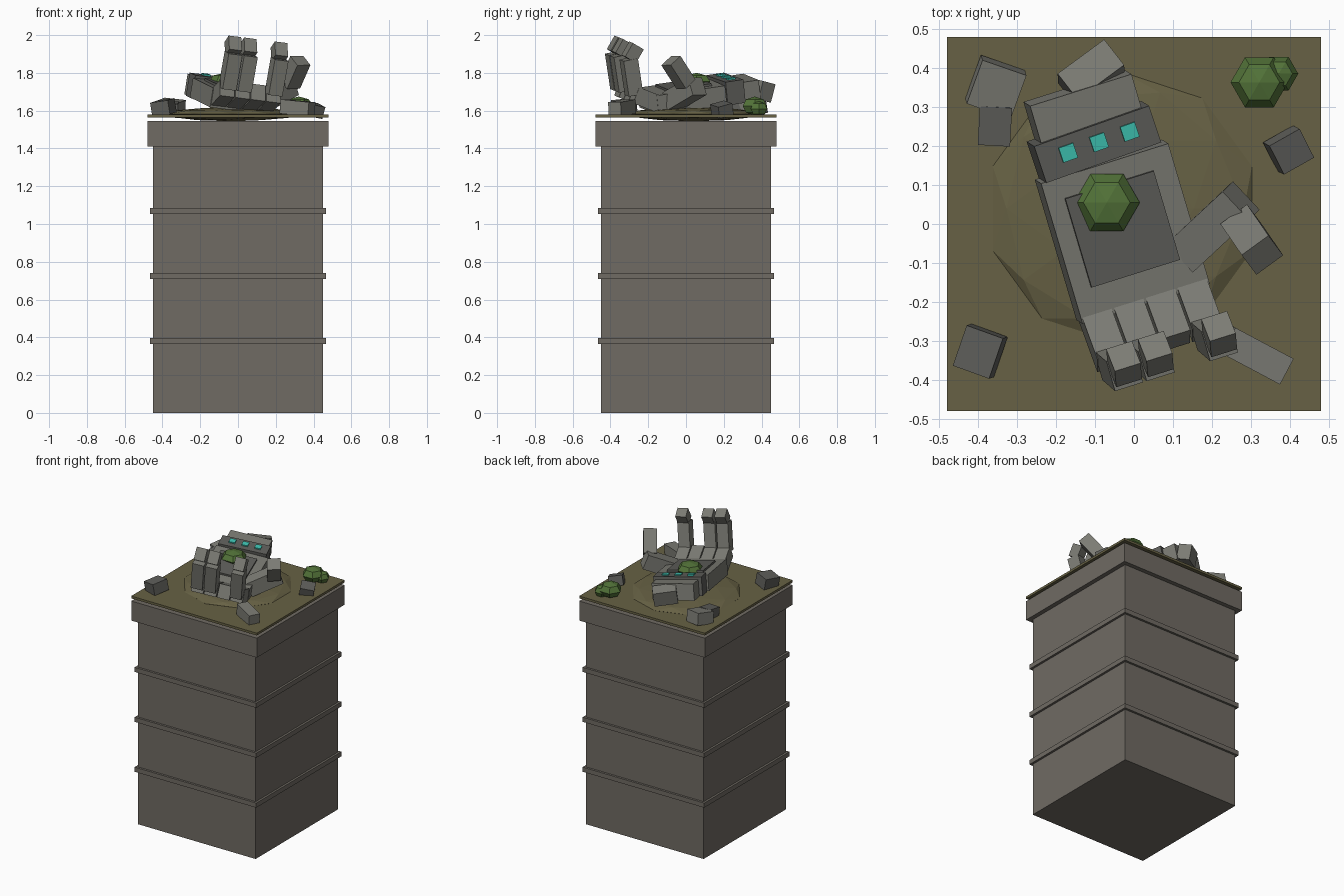
import bpy, bmesh
from math import radians
from mathutils import Matrix, Vector

if "Cube" in bpy.data.objects:
    bpy.data.objects.remove(bpy.data.objects["Cube"])


def material(name, color):
    m = bpy.data.materials.new(name)
    m.diffuse_color = (*color, 1)
    m.use_nodes = True
    m.node_tree.nodes["Principled BSDF"].inputs["Base Color"].default_value = m.diffuse_color
    return m


STONE = material("stone", (0.16, 0.145, 0.125))
METAL = material("metal", (0.2, 0.2, 0.175))
DARK = material("dark_metal", (0.115, 0.115, 0.105))
SOIL = material("soil", (0.135, 0.12, 0.058))
LEAF = material("leaf", (0.085, 0.17, 0.04))
LIGHT = material("light", (0.05, 0.55, 0.45))


def finish(name, bm, mat, matrix):
    bm.transform(matrix)
    me = bpy.data.meshes.new(name)
    bm.to_mesh(me)
    bm.free()
    me.materials.append(mat)
    ob = bpy.data.objects.new(name, me)
    bpy.context.collection.objects.link(ob)
    return ob


def rot(x=0, y=0, z=0):
    return (Matrix.Rotation(radians(z), 4, 'Z') @ Matrix.Rotation(radians(x), 4, 'X')
            @ Matrix.Rotation(radians(y), 4, 'Y'))


def box(name, center, size, mat, angles=(0, 0, 0), frame=Matrix()):
    bm = bmesh.new()
    bmesh.ops.create_cube(bm, size=1)
    return finish(name, bm, mat, frame @ Matrix.Translation(center) @ rot(*angles)
                  @ Matrix.Diagonal((*size, 1)))


def segment(name, a, b, width, thick, side, mat, frame=Matrix()):
    """Box running from a to b, with its width along the side vector."""
    a, b = Vector(a), Vector(b)
    y = (b - a).normalized()
    z = Vector(side).cross(y).normalized()
    x = y.cross(z)
    axes = Matrix((x, y, z)).transposed().to_4x4()
    bm = bmesh.new()
    bmesh.ops.create_cube(bm, size=1)
    return finish(name, bm, mat, frame @ Matrix.Translation((a + b) / 2) @ axes
                  @ Matrix.Diagonal((width, (b - a).length, thick, 1)))


def bush(name, center, r, h):
    bm = bmesh.new()
    bmesh.ops.create_uvsphere(bm, u_segments=6, v_segments=4, radius=1)
    finish(name, bm, LEAF, Matrix.Translation(center) @ rot(z=30) @ Matrix.Diagonal((r, r, h, 1)))


# Tower with ledges, cap and soil slab
box("tower", (0, 0, 0.71), (0.9, 0.9, 1.42), STONE)
for i, z in enumerate((0.38, 0.725, 1.07)):
    box(f"ledge_{i + 1}", (0, 0, z), (0.93, 0.93, 0.032), STONE)
box("tower_cap", (0, 0, 1.478), (0.96, 0.96, 0.135), STONE)
box("soil_slab", (0, 0, 1.572), (0.96, 0.96, 0.016), SOIL)

# Low mound under the hand
bm = bmesh.new()
bmesh.ops.create_icosphere(bm, subdivisions=2, radius=1)
finish("mound", bm, SOIL, Matrix.Translation((-0.03, 0.04, 1.582))
       @ Matrix.Diagonal((0.35, 0.35, 0.038, 1)))

# Hand frame: x across the palm, y toward the wrist, z out of the palm
HAND = Matrix.Translation((-0.03, -0.02, 1.675)) @ rot(8, 7, 16.5)
box("palm", (0, 0, 0), (0.345, 0.38, 0.105), METAL, frame=HAND)
box("palm_panel", (-0.005, 0.015, 0.055), (0.24, 0.24, 0.02), DARK, frame=HAND)
box("wrist_band", (-0.005, 0.245, 0.005), (0.315, 0.1, 0.125), DARK, (0, 0, 2), HAND)
for i in range(3):
    box(f"wrist_light_{i + 1}", (-0.085 + i * 0.084, 0.248 + i * 0.002, 0.069), (0.04, 0.04, 0.014),
        LIGHT, (0, 0, 2), HAND)
box("forearm_stump", (-0.005, 0.335, -0.005), (0.275, 0.11, 0.11), METAL, frame=HAND)
box("forearm_chunk", (-0.11, 0.385, 1.71), (0.15, 0.085, 0.1), METAL, (-12, 8, 38))

# Curled fingers, the third one broken off at the knuckle
path = [(-0.172, 0.0), (-0.302, 0.07), (-0.312, 0.262), (-0.262, 0.328)]
for f in range(4):
    x = -0.129 + f * 0.086
    pts = [(x, y, z) for y, z in path]
    parts = [("base", 0.08, 0.09), ("middle", 0.076, 0.08), ("tip", 0.07, 0.07)]
    for k, (part, w, t) in enumerate(parts[:1] if f == 2 else parts):
        segment(f"finger_{f + 1}_{part}", pts[k], pts[k + 1], w, t, (1, 0, 0), METAL, HAND)
box("fallen_finger", (0.315, -0.338, 1.615), (0.17, 0.075, 0.075), METAL, (0, 5, -28))

# Thumb
segment("thumb_base", (0.13, -0.075, 1.65), (0.275, 0.06, 1.73), 0.1, 0.1, (0.7, -0.7, 0), METAL)
segment("thumb_tip", (0.275, 0.0, 1.74), (0.33, -0.08, 1.865), 0.085, 0.08, (0.8, 0.6, 0), METAL)

# Loose rocks
rocks = [((-0.355, 0.352, 1.615), (0.12, 0.12, 0.08), (8, 6, -20)),
         ((-0.357, 0.255, 1.61), (0.083, 0.1, 0.065), (8, 0, -3)),
         ((-0.395, -0.327, 1.617), (0.1, 0.11, 0.075), (6, -8, -19)),
         ((0.397, 0.19, 1.605), (0.09, 0.085, 0.065), (14, 10, 27))]
for i, (c, s, a) in enumerate(rocks):
    box(f"rock_{i + 1}", c, s, DARK if i else METAL, a)

# Bushes
bush("palm_bush", (-0.07, 0.055, 1.755), 0.085, 0.045)
bush("corner_bush", (0.322, 0.364, 1.625), 0.074, 0.05)
bush("small_bush", (0.372, 0.386, 1.61), 0.05, 0.04)
